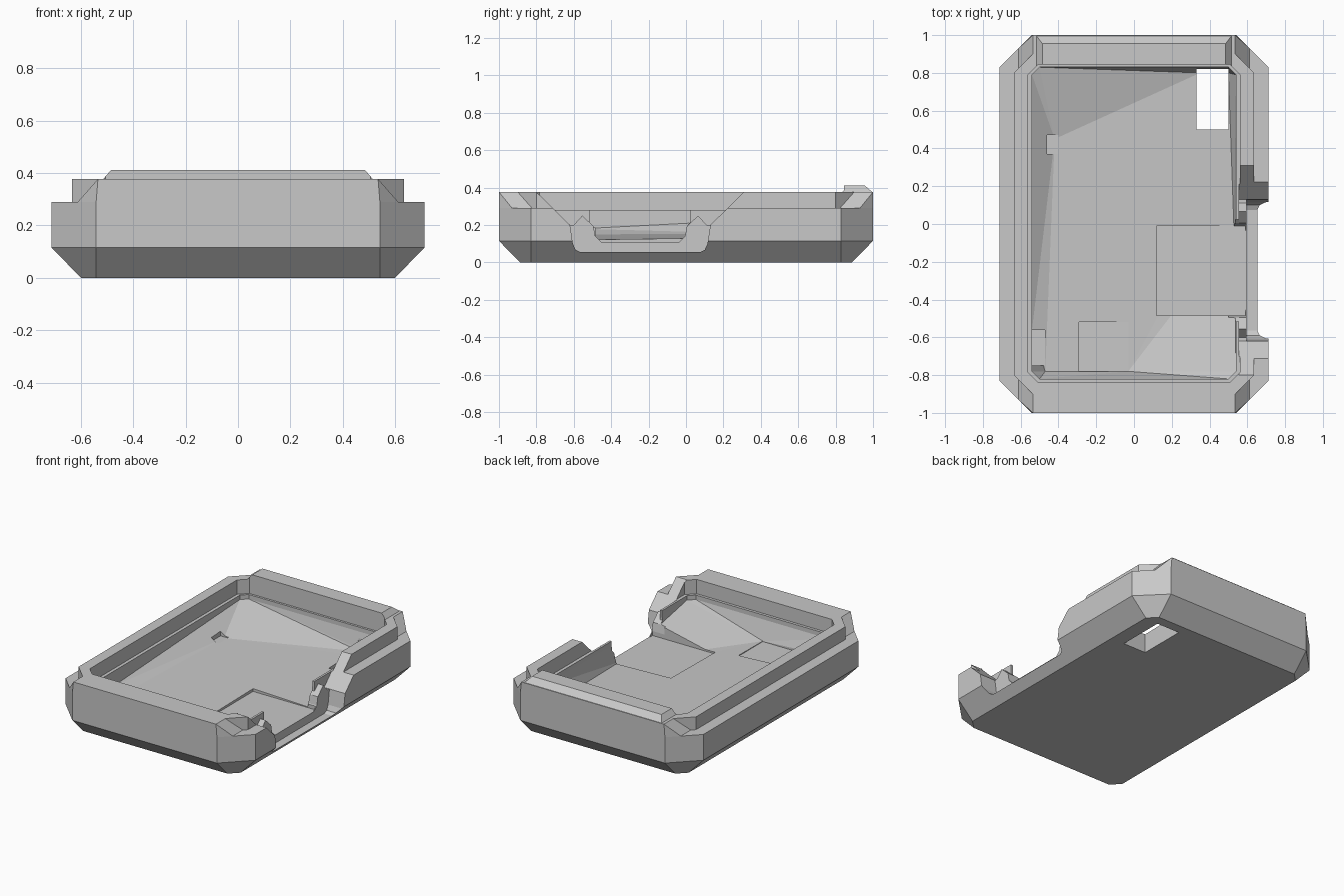
import bpy, bmesh

cube = bpy.data.objects.get("Cube")
if cube:
    bpy.data.objects.remove(cube, do_unlink=True)

grey = bpy.data.materials.new("plain grey")
grey.use_nodes = True
colour = (0.58, 0.58, 0.58, 1)
grey.diffuse_color = colour
grey.node_tree.nodes["Principled BSDF"].inputs["Base Color"].default_value = colour


def to_object(name, bm):
    bmesh.ops.recalc_face_normals(bm, faces=bm.faces)
    me = bpy.data.meshes.new(name)
    bm.to_mesh(me)
    bm.free()
    me.materials.append(grey)
    ob = bpy.data.objects.new(name, me)
    bpy.context.collection.objects.link(ob)
    return ob


def hull(name, points):
    """Convex solid around the given points."""
    bm = bmesh.new()
    for p in points:
        bm.verts.new(p)
    bmesh.ops.convex_hull(bm, input=bm.verts)
    loose = [v for v in bm.verts if not v.link_faces]
    bmesh.ops.delete(bm, geom=loose, context='VERTS')
    bmesh.ops.dissolve_limit(bm, angle_limit=0.002, verts=bm.verts, edges=bm.edges)
    return to_object(name, bm)


def octagon(x, y, cut, z, dy=0):
    """Rectangle outline with cut corners at height z."""
    return [(sx * px, sy * py + dy, z) for sx in (-1, 1) for sy in (-1, 1)
            for px, py in ((x, y - cut), (x - cut, y))]


def box(name, x0, x1, y0, y1, z0, z1):
    return hull(name, [(x, y, z) for x in (x0, x1) for y in (y0, y1) for z in (z0, z1)])


def side_prism(name, profile, x0, x1):
    """Closed prism: a (y, z) profile swept along x."""
    bm = bmesh.new()
    near, far = ([bm.verts.new((x, y, z)) for y, z in profile] for x in (x0, x1))
    bm.faces.new(near)
    bm.faces.new(far)
    for i in range(len(profile)):
        bm.faces.new((near[i - 1], near[i], far[i], far[i - 1]))
    return to_object(name, bm)


def combine(target, tool, operation):
    """Apply a boolean and discard the tool."""
    mod = target.modifiers.new("join", 'BOOLEAN')
    mod.object, mod.operation, mod.solver = tool, operation, 'EXACT'
    bpy.context.view_layer.update()
    graph = bpy.context.evaluated_depsgraph_get()
    me = bpy.data.meshes.new_from_object(target.evaluated_get(graph))
    target.modifiers.clear()
    target.data = me
    bpy.data.objects.remove(tool, do_unlink=True)


# Outer tray with chamfered underside
LEDGE, TOP = 0.29, 0.377
tray = hull("tray_shell", octagon(0.6, 0.886, 0.058, 0) + octagon(0.712, 1, 0.17, 0.115)
            + octagon(0.712, 1, 0.17, LEDGE))

# Raised rim, sloped end blocks and back ridge
combine(tray, hull("rim", octagon(0.635, 0.925, 0.125, 0.2) + octagon(0.635, 0.925, 0.125, TOP)), 'UNION')
combine(tray, hull("end_blocks", octagon(0.612, 1, 0.07, 0.2) + octagon(0.612, 1, 0.07, LEDGE)
                   + [(x, y, TOP) for x in (-0.535, 0.535) for y in (-1, 1)]), 'UNION')
combine(tray, hull("back_ridge", [(sx * x, y, z) for sx in (-1, 1) for x, y, z in (
    (0.515, 0.81, 0.35), (0.515, 0.995, 0.35), (0.515, 0.81, TOP), (0.515, 0.995, TOP),
    (0.485, 0.84, 0.412), (0.485, 0.955, 0.412))]), 'UNION')

# Cavity: wide opening above, faceted sloping floor below
combine(tray, hull("opening", octagon(0.562, 0.842, 0.055, 0.28, 0.003)
                   + octagon(0.562, 0.842, 0.055, 0.6, 0.003)), 'DIFFERENCE')
floor = [(-0.54, -0.56, 0.18), (-0.47, -0.78, 0.15), (-0.03, -0.78, 0.125), (0.12, -0.5, 0.122),
         (0.53, -0.05, 0.115), (0.505, 0.5, 0.123), (0.5, 0.8, 0.128), (0.35, 0.8, 0.133),
         (-0.42, 0.45, 0.152)]
combine(tray, hull("hollow", floor + octagon(0.54, 0.825, 0.04, 0.25, 0.005)
                   + octagon(0.54, 0.825, 0.04, 0.33, 0.005)), 'DIFFERENCE')

# Shallow floor pockets and the window through the floor
PAD = 0.11
for area in ((-0.46, -0.4, 0.37, 0.47, 0.148), (-0.54, -0.47, -0.75, -0.56, 0.145),
             (-0.29, -0.03, -0.78, -0.52, 0.122), (0.12, 0.59, -0.485, -0.01, PAD)):
    combine(tray, box("pocket", *area, 0.35), 'DIFFERENCE')
combine(tray, box("window", 0.33, 0.5, 0.5, 0.82, -0.1, 0.3), 'DIFFERENCE')

# Side notch: profiles mirrored about the notch centre
MID = -0.245


def mirrored(half):
    return [(MID - d, z) for d, z in half] + [(MID + d, z) for d, z in reversed(half)]


flare = [(0.675, 0.5), (0.555, TOP), (0.375, 0.2)]
channel = [(0.25, 0.195), (0.24, 0.14), (0.21, PAD)]
outer = mirrored(flare + [(0.36, 0.1), (0.345, 0.067), (0.32, 0.055)])
inner = mirrored(flare + [(0.355, 0.2), (0.31, 0.25)] + channel)
combine(tray, side_prism("outer_notch", outer, 0.595, 0.9), 'DIFFERENCE')
combine(tray, side_prism("inner_notch", inner, 0.555, 0.7), 'DIFFERENCE')

# Gap between the thin fins left standing inside the notch
gap = mirrored([(0.27, 0.5), (0.27, 0.215)] + channel)
combine(tray, side_prism("fin_gap", gap, 0.5, 0.6), 'DIFFERENCE')
